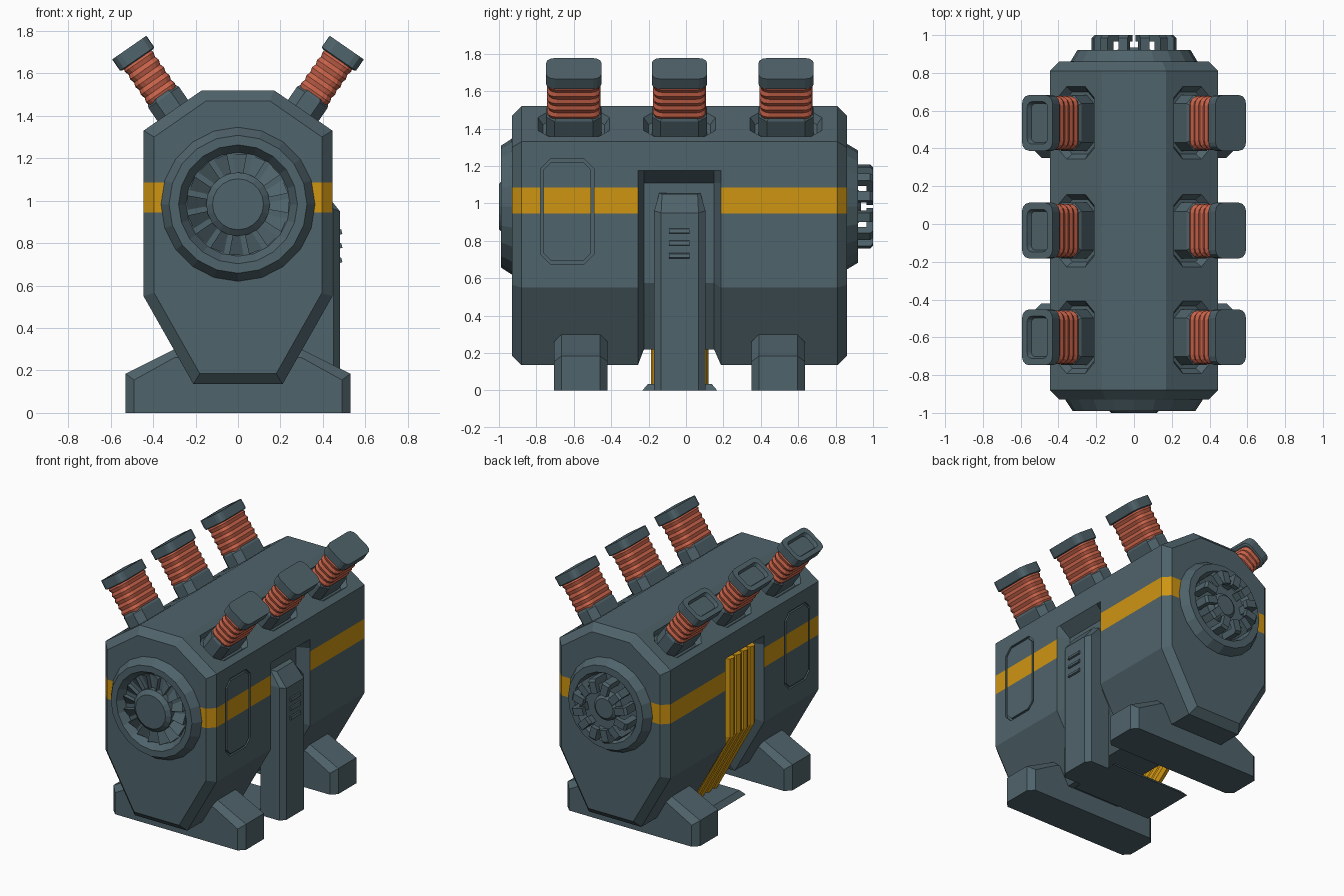
import bpy, bmesh, math
from mathutils import Vector

if "Cube" in bpy.data.objects:
    bpy.data.objects.remove(bpy.data.objects["Cube"])


def material(name, rgb):
    m = bpy.data.materials.new(name)
    m.diffuse_color = (*rgb, 1)
    m.use_nodes = True
    m.node_tree.nodes["Principled BSDF"].inputs["Base Color"].default_value = m.diffuse_color
    return m


STEEL = material("dark_steel", (0.078, 0.125, 0.145))
YELLOW = material("warning_yellow", (0.62, 0.30, 0.006))
RUST = material("bellows_orange", (0.58, 0.125, 0.068))


def finish(bm, name, mats):
    bmesh.ops.recalc_face_normals(bm, faces=bm.faces)
    me = bpy.data.meshes.new(name)
    bm.to_mesh(me)
    bm.free()
    for m in mats:
        me.materials.append(m)
    ob = bpy.data.objects.new(name, me)
    bpy.context.collection.objects.link(ob)
    return ob


def add_loft(bm, rings, closed=False):
    """Skin a list of equal-length rings; closed joins last ring to first."""
    vs = [[bm.verts.new(p) for p in r] for r in rings]
    n = len(vs[0])
    pairs = list(zip(vs, vs[1:])) + ([(vs[-1], vs[0])] if closed else [])
    for a, b in pairs:
        for i in range(n):
            j = (i + 1) % n
            bm.faces.new((a[i], a[j], b[j], b[i]))
    if not closed:
        bm.faces.new(vs[0])
        bm.faces.new(vs[-1])
    return vs


def loft(name, rings, mat=STEEL):
    bm = bmesh.new()
    add_loft(bm, rings)
    return finish(bm, name, [mat])


def rounded(w, h, r, k=1):
    """Rectangle outline with corners cut into k segments."""
    pts = []
    for q, (sx, sy) in enumerate(((1, 1), (-1, 1), (-1, -1), (1, -1))):
        for i in range(k + 1):
            a = math.pi / 2 * (q + i / k)
            pts.append((sx * (w / 2 - r) + r * math.cos(a), sy * (h / 2 - r) + r * math.sin(a)))
    return pts


# ---- main hull: lofted along y, with a narrowed waist forming side recesses
FULL = [(.17, 1.52), (.445, 1.33), (.445, 1.175), (.445, 1.11), (.445, 1.085),
        (.445, .945), (.445, .55), (.21, .135)]
WAIST = [(.17, 1.52), (.445, 1.33), (.445, 1.175), (.36, 1.11), (.36, 1.085),
         (.36, .945), (.36, .575), (.165, .22)]
END = [(.15, 1.47), (.395, 1.30), (.395, 1.175), (.395, 1.11), (.395, 1.085),
       (.395, .945), (.395, .565), (.18, .185)]
stations = [(-.93, END), (-.88, FULL), (-.257, FULL), (-.225, WAIST),
            (.15, WAIST), (.187, FULL), (.81, FULL), (.86, END)]
bm = bmesh.new()
vs = [[bm.verts.new((x, y, z)) for x, z in p] + [bm.verts.new((-x, y, z)) for x, z in reversed(p)]
      for y, p in stations]
for a, b in zip(vs, vs[1:]):
    for i in range(16):
        j = (i + 1) % 16
        bm.faces.new((a[i], a[j], b[j], b[i]))
for cap in (vs[0], vs[-1]):
    for i in range(7):
        bm.faces.new((cap[i], cap[i + 1], cap[14 - i], cap[15 - i]))
for f in bm.faces:  # stripe around the hull, not inside the recess
    c = f.calc_center_median()
    if .95 < c.z < 1.08 and (abs(c.x) > .41 or abs(c.y) > .84):
        f.material_index = 1
hull = finish(bm, "hull", [STEEL, YELLOW])

# ---- cutters: roof pockets under the stacks and door grooves
STACK_Y = (-.60, -.035, .535)


def stack_frame(s, y):
    return Vector((s * .3075, y, 1.425)), Vector((s * .823, 0, -.569)), Vector((s * .569, 0, .823))


def stack_ring(s, y, t, w, h, r, k):
    o, u, n = stack_frame(s, y)
    return [o + n * t + u * a + Vector((0, b, 0)) for a, b in rounded(w, h, r, k)]


bm = bmesh.new()
for s in (1, -1):
    for y in STACK_Y:
        add_loft(bm, [stack_ring(s, y, -.04, .20, .33, .05, 1),
                      stack_ring(s, y, .02, .25, .41, .06, 1)])

    def door(x, w, h, r):
        return [(s * x, -.635 + a, .957 + b) for a, b in rounded(w, h, r)]
    add_loft(bm, [door(.432, .285, .56, .05), door(.47, .285, .56, .05),
                  door(.47, .255, .53, .042), door(.432, .255, .53, .042)], closed=True)
cutter = finish(bm, "pocket_cutter", [STEEL])
cutter.hide_render = True
mod = hull.modifiers.new("pockets", 'BOOLEAN')
mod.operation = 'DIFFERENCE'
mod.solver = 'EXACT'
mod.object = cutter
bpy.context.view_layer.objects.active = hull
hull.select_set(True)
bpy.ops.object.modifier_apply(modifier=mod.name)
bpy.data.objects.remove(cutter)

# ---- six angled stacks: collar, bellows, cap (left caps are hollow)
for s, side in ((1, "right"), (-1, "left")):
    for i, y in enumerate(STACK_Y):
        tag = f"{side}_{i + 1}"
        loft("stack_collar_" + tag, [stack_ring(s, y, t, w, h, .045, 1) for t, w, h in
                                     ((-.05, .175, .295), (.075, .175, .295), (.09, .16, .28))])
        bel = [stack_ring(s, y, .08 + .022 * j, .15 + .014 * (j % 2), .27 + .014 * (j % 2), .045, 3)
               for j in range(11)]
        loft("stack_bellows_" + tag, bel, RUST)
        cap = [(.29, .18, .28, .04), (.295, .196, .295, .045), (.36, .196, .295, .045)]
        if s < 0:
            cap += [(.36, .13, .225, .03), (.335, .11, .205, .025)]
        loft("stack_cap_" + tag, [stack_ring(s, y, *c, 3) for c in cap])


# ---- front intake and rear exhaust
CZ = .983


def polar(r, a, y, t=0):
    return (r * math.sin(a) + t * math.cos(a), y, CZ + r * math.cos(a) - t * math.sin(a))


def turned(name, prof, n=20):
    loft(name, [[polar(r, 2 * math.pi * i / n, y) for i in range(n)] for r, y in prof])


turned("front_intake", [(.363, -.91), (.363, -.932), (.325, -.99), (.28, -.99), (.245, -.938),
                        (.15, -.938), (.15, -.975), (.12, -1.0)])
turned("rear_exhaust", [(.335, .84), (.335, .862), (.30, .92), (.25, .92), (.225, .87),
                        (.10, .87), (.09, .92), (.07, .935)])
bm = bmesh.new()
for i in range(16):
    a = 2 * math.pi * i / 16
    add_loft(bm, [[polar(r, a, -.93, -w), polar(r, a, -.972, w), polar(r, a, -.93, w)]
                  for r, w in ((.14, .024), (.238, .042))])
finish(bm, "intake_blades", [STEEL])
TOOTH = [(.225, .86), (.225, .985), (.21, 1.0), (.13, 1.0), (.13, .965), (.18, .965), (.18, .86)]
bm = bmesh.new()
for i in range(12):
    a = 2 * math.pi * (i + .5) / 12
    add_loft(bm, [[polar(r, a, y, t) for r, y in TOOTH] for t in (-.026, .026)])
finish(bm, "exhaust_teeth", [STEEL])

# ---- two skid legs
for name, y0, y1 in (("front_leg", -.705, -.42), ("rear_leg", .35, .635)):
    rings = []
    for y, x, z, zt in ((y0, .49, .155, .26), (y0 + .04, .53, .185, .30),
                        (y1 - .04, .53, .185, .30), (y1, .49, .155, .26)):
        rings.append([(x, y, 0), (x, y, z), (.30, y, zt), (-.30, y, zt), (-x, y, z), (-x, y, 0)])
    loft(name, rings)

# ---- right-side service column with louvres
ym = -.033


def column_ring(z, zf, xf):
    return [(.30, ym - .137, z), (xf - .03, ym - .137, z), (xf, ym - .10, zf),
            (xf, ym + .10, zf), (xf - .03, ym + .137, z), (.30, ym + .137, z)]


loft("service_column", [column_ring(0, 0, .48), column_ring(.96, .95, .48),
                        [(.30, ym - .11, 1.055), (.36, ym - .11, 1.055), (.40, ym - .095, 1.05),
                         (.40, ym + .095, 1.05), (.36, ym + .11, 1.055), (.30, ym + .11, 1.055)]])
for i, z in enumerate((.855, .79, .722)):
    loft(f"louvre_{i + 1}", [[(.47, y, z - .018), (.492, y, z - .012), (.487, y, z + .008), (.47, y, z + .018)]
                             for y in (-.09, .02)])

# ---- left-side cables running down to the base plate
for i in range(4):
    yc = ym - .1155 + .077 * i
    loft(f"cable_{i + 1}", [[(x + .04 * math.cos(math.pi * k / 4), yc + .038 * math.sin(math.pi * k / 4), z)
                             for k in range(8)]
                            for x, z in ((-.40, 1.14), (-.40, .575), (-.09, .01))], YELLOW)
loft("base_plate", [[(sx * (.315 - d), ym + sy * (.20 - d), z) for sx, sy in ((1, 1), (-1, 1), (-1, -1), (1, -1))]
                    for z, d in ((0, 0), (.035, .03))])
